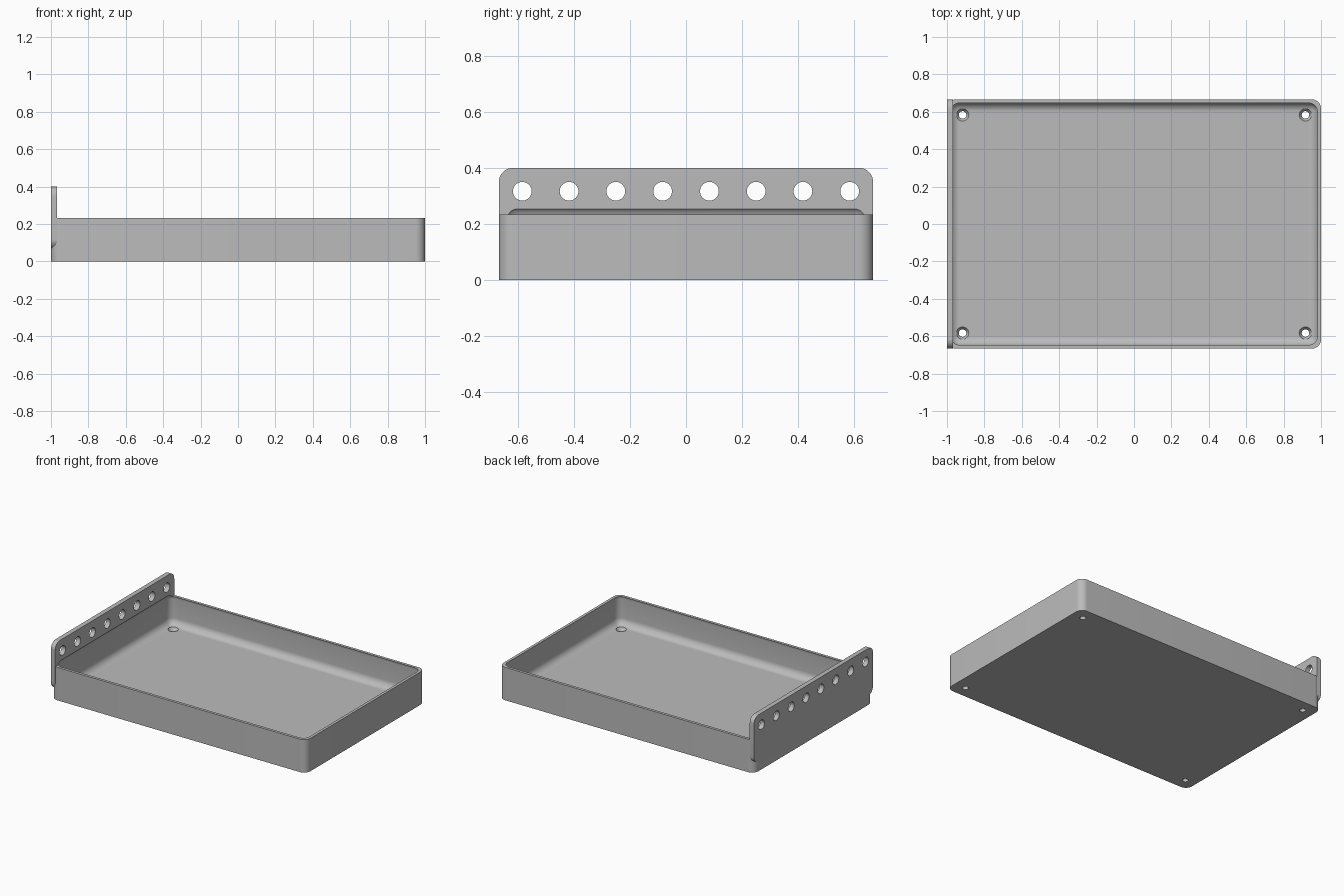
import bpy
import bmesh
from mathutils import Matrix, Vector

cube = bpy.data.objects.get("Cube")
if cube:
    bpy.data.objects.remove(cube, do_unlink=True)

MM = 1 / 60          # the design is laid out on a regular unit step
ROUND = 3 * MM       # shared corner radius

grey = bpy.data.materials.new("plain_grey")
grey.use_nodes = True
grey.diffuse_color = (0.5, 0.5, 0.5, 1)
grey.node_tree.nodes["Principled BSDF"].inputs["Base Color"].default_value = (0.5, 0.5, 0.5, 1)


def add_object(name, bm):
    bmesh.ops.recalc_face_normals(bm, faces=bm.faces)
    mesh = bpy.data.meshes.new(name)
    bm.to_mesh(mesh)
    bm.free()
    mesh.materials.append(grey)
    ob = bpy.data.objects.new(name, mesh)
    bpy.context.collection.objects.link(ob)
    return ob


def rounded_box(name, low, high, axes):
    """Box between two corners; edges parallel to the given axes are rounded."""
    low, high = Vector(low) * MM, Vector(high) * MM
    bm = bmesh.new()
    bmesh.ops.create_cube(bm, size=1)
    for v in bm.verts:
        v.co = Vector([low[i] if v.co[i] < 0 else high[i] for i in range(3)])
    edges = []
    for e in bm.edges:
        d = e.verts[1].co - e.verts[0].co
        if max(range(3), key=lambda i: abs(d[i])) in axes:
            edges.append(e)
    bmesh.ops.bevel(bm, geom=edges, offset=ROUND, segments=10,
                    profile=0.5, affect='EDGES')
    return add_object(name, bm)


def add_cone(bm, z0, z1, r0, r1, matrix):
    """Cone or cylinder from z0 to z1 in the matrix's own frame."""
    place = matrix @ Matrix.Translation((0, 0, (z0 + z1) / 2 * MM))
    bmesh.ops.create_cone(bm, cap_ends=True, segments=40, radius1=r0 * MM,
                          radius2=r1 * MM, depth=(z1 - z0) * MM, matrix=place)


def combine(ob, other, operation):
    """Apply a boolean and discard the helper."""
    mod = ob.modifiers.new(operation, 'BOOLEAN')
    mod.operation, mod.object, mod.solver = operation, other, 'EXACT'
    graph = bpy.context.evaluated_depsgraph_get()
    mesh = bpy.data.meshes.new_from_object(ob.evaluated_get(graph))
    ob.modifiers.clear()
    ob.data = mesh
    bpy.data.objects.remove(other, do_unlink=True)


# Tray body joined to the upright end plate
tray = rounded_box("tray_with_end_plate", (-60, -40, 0), (60, 40, 14), {2})
plate = rounded_box("end_plate", (-60, -40, 4), (-58, 40, 24), {0})
combine(tray, plate, 'UNION')

# Hollow with rounded edges, which also nips into the plate above the rim
cavity = rounded_box("cavity_cutter", (-59, -39, 2), (59, 39, 16), {0, 1, 2})
combine(tray, cavity, 'DIFFERENCE')

# Row of round holes through the end plate
bm = bmesh.new()
for i in range(8):
    spot = Matrix.Translation(Vector((-59, -35 + 10 * i, 19)) * MM)
    add_cone(bm, -3, 3, 2, 2, spot @ Matrix.Rotation(1.5707963, 4, 'Y'))
combine(tray, add_object("plate_hole_cutter", bm), 'DIFFERENCE')

# Countersunk screw holes in the floor corners
for name, z0, z1, r0, r1 in (("shaft", -1, 3, 1.2, 1.2),
                             ("countersink", 0.8, 2, 1.2, 2),
                             ("clearance", 2, 4, 2, 2)):
    bm = bmesh.new()
    for x in (-55, 55):
        for y in (-35, 35):
            add_cone(bm, z0, z1, r0, r1, Matrix.Translation(Vector((x, y, 0)) * MM))
    combine(tray, add_object(name, bm), 'DIFFERENCE')

# Smooth fillets, sharp rims
bpy.ops.object.select_all(action='DESELECT')
tray.select_set(True)
bpy.context.view_layer.objects.active = tray
bpy.ops.object.shade_smooth_by_angle(angle=0.5)
